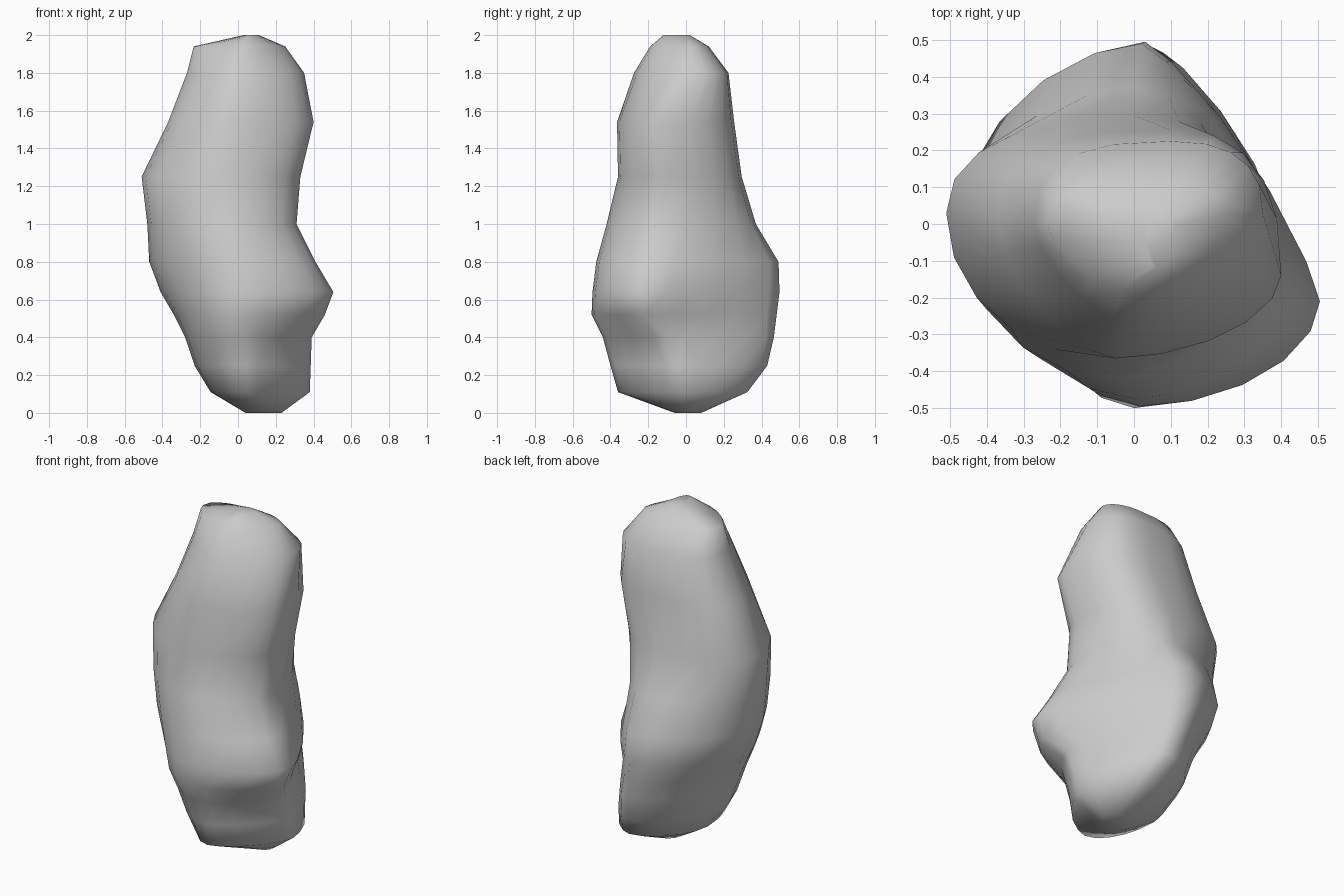
import bpy, bmesh
from math import cos, sin, pi
from mathutils import Vector

# Rock cross-sections from bottom to top:
# z, right xy, back xy, left xy, front xy, right-back flatness, front-right flatness
SECTIONS = [
    (0.00, .23, .00, .14, .08, .04, .00, .14, -.06, 1.0, 1.0),
    (0.11, .38, -.02, .15, .325, -.145, .00, .05, -.36, 1.2, 1.4),
    (0.25, .385, -.05, .10, .43, -.23, .00, .05, -.40, 1.4, 1.5),
    (0.40, .39, -.10, .08, .465, -.28, .00, .03, -.44, 1.5, 1.4),
    (0.52, .46, -.22, .05, .48, -.34, .00, .00, -.50, 1.6, 1.2),
    (0.64, .505, -.21, .03, .495, -.41, .02, .02, -.495, 1.6, 1.07),
    (0.80, .41, -.18, .02, .49, -.47, .03, .00, -.475, 1.5, 1.1),
    (1.00, .31, -.15, .00, .37, -.48, .03, -.05, -.42, 1.0, 1.15),
    (1.25, .33, -.10, .00, .295, -.51, .03, -.08, -.36, 0.85, 1.05),
    (1.54, .40, -.14, .10, .255, -.37, .00, -.05, -.365, 0.8, 1.1),
    (1.80, .35, .03, .10, .225, -.27, .00, .00, -.275, 0.8, 1.1),
    (1.94, .25, .03, .08, .12, -.235, .00, .02, -.19, 1.0, 1.2),
    (2.00, .11, .00, .07, .02, .03, -.03, .06, -.12, 1.0, 1.0),
]
STEPS = 5  # points per quarter of a section


def ring(bm, s):
    """One closed section made of four curved quarters."""
    z = s[0]
    ext = [Vector((s[i], s[i + 1], z)) for i in (1, 3, 5, 7)]
    back_left = 0.75 if z > 1.4 else 0.9 if z > 1.1 else 1.15
    left_front = 1.3 if z > 1.4 else 1.15 if 0.5 < z < 0.9 else 1.0
    powers = (s[9], back_left, left_front, s[10])
    verts = []
    for q in range(4):
        a, b, p = ext[q], ext[(q + 1) % 4], powers[q]
        c = Vector((a.x, b.y, z)) if q % 2 else Vector((b.x, a.y, z))
        for k in range(STEPS):
            t = k / STEPS * pi / 2
            verts.append(bm.verts.new(c + (a - c) * cos(t) ** p + (b - c) * sin(t) ** p))
    return verts


# Rock body: loft the sections and cap both ends
bm = bmesh.new()
rings = [ring(bm, s) for s in SECTIONS]
n = 4 * STEPS
for lo, hi in zip(rings, rings[1:]):
    for i in range(n):
        j = (i + 1) % n
        bm.faces.new((lo[i], lo[j], hi[j], hi[i]))
bm.faces.new(rings[0][::-1])
bm.faces.new(rings[-1])
bmesh.ops.recalc_face_normals(bm, faces=bm.faces)
for f in bm.faces:
    f.smooth = True
mesh = bpy.data.meshes.new("rock")
bm.to_mesh(mesh)
bm.free()
rock = bpy.data.objects.new("rock", mesh)
bpy.context.collection.objects.link(rock)
